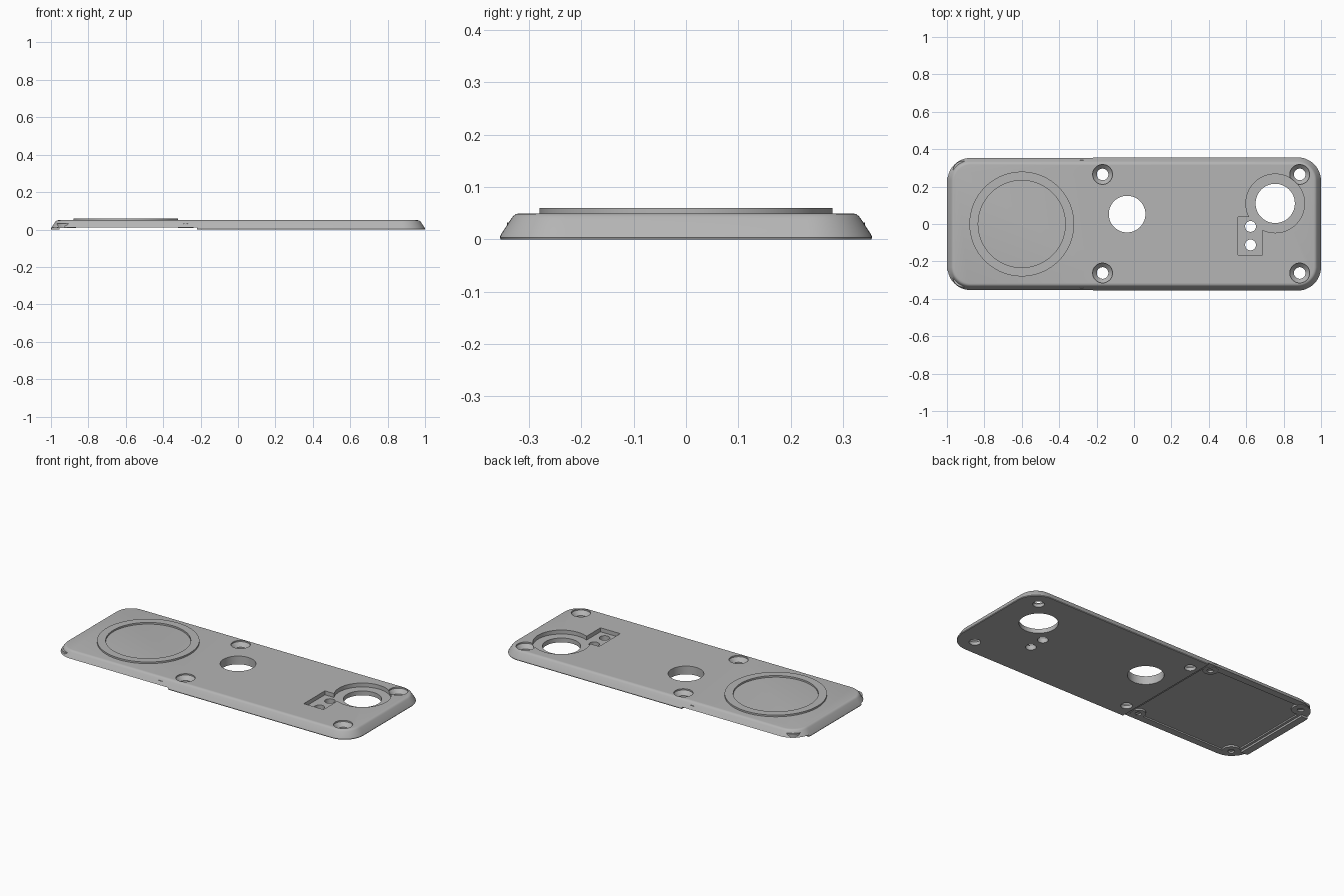
import bpy, bmesh, math
from mathutils import Matrix

cube = bpy.data.objects.get("Cube")
if cube:
    bpy.data.objects.remove(cube, do_unlink=True)

grey = bpy.data.materials.new("plain grey")
grey.use_nodes = True
colour = (0.46, 0.46, 0.46, 1)
grey.diffuse_color = colour
grey.node_tree.nodes["Principled BSDF"].inputs["Base Color"].default_value = colour


def finish(name, bm):
    bmesh.ops.recalc_face_normals(bm, faces=bm.faces)
    mesh = bpy.data.meshes.new(name)
    bm.to_mesh(mesh)
    bm.free()
    mesh.materials.append(grey)
    obj = bpy.data.objects.new(name, mesh)
    bpy.context.collection.objects.link(obj)
    return obj


def loft(name, rings):
    """Closed solid through rings of equal point count."""
    bm = bmesh.new()
    loops = [[bm.verts.new(p) for p in ring] for ring in rings]
    n = len(loops[0])
    for a, b in zip(loops, loops[1:]):
        for i in range(n):
            j = (i + 1) % n
            bm.faces.new((a[i], a[j], b[j], b[i]))
    bm.faces.new(loops[0][::-1])
    bm.faces.new(loops[-1])
    return finish(name, bm)


def rounded_ring(hx, hy, r, z, steps=12):
    pts = []
    for k, (sx, sy) in enumerate(((1, 1), (-1, 1), (-1, -1), (1, -1))):
        for i in range(steps + 1):
            a = math.pi / 2 * (k + i / steps)
            pts.append((sx * (hx - r) + r * math.cos(a),
                        sy * (hy - r) + r * math.sin(a), z))
    return pts


def round_solid(name, x, y, profile, n=48):
    """Turned solid from (radius, height) pairs."""
    return loft(name, [[(x + r * math.cos(math.tau * i / n),
                         y + r * math.sin(math.tau * i / n), z)
                        for i in range(n)] for r, z in profile])


def box(name, x0, x1, y0, y1, z0, z1):
    bm = bmesh.new()
    m = Matrix.Translation(((x0 + x1) / 2, (y0 + y1) / 2, (z0 + z1) / 2))
    bmesh.ops.create_cube(bm, size=1, matrix=m @ Matrix.Diagonal(
        (x1 - x0, y1 - y0, z1 - z0, 1)))
    return finish(name, bm)


def combine(target, tool, operation="DIFFERENCE"):
    tool.hide_render = True
    mod = target.modifiers.new("cut", "BOOLEAN")
    mod.operation, mod.solver, mod.object = operation, "EXACT", tool
    bpy.context.view_layer.update()
    graph = bpy.context.evaluated_depsgraph_get()
    mesh = bpy.data.meshes.new_from_object(target.evaluated_get(graph))
    target.modifiers.clear()
    target.data = mesh
    bpy.data.objects.remove(tool, do_unlink=True)


def smooth(obj):
    bpy.ops.object.select_all(action="DESELECT")
    obj.select_set(True)
    bpy.context.view_layer.objects.active = obj
    bpy.ops.object.shade_smooth_by_angle(angle=math.radians(30))


# Main plate with sloping, softly rounded rim
section = [(0.002, 0), (0, 0.004), (0.002, 0.009), (0.022, 0.04),
           (0.026, 0.045), (0.031, 0.0485), (0.039, 0.05)]
plate = loft("base_plate", [rounded_ring(1 - d, 0.356 - d, 0.125 - d, z)
                            for d, z in section])

# Stepped underside bay, open along both sides
combine(plate, box("bay_cutter", -0.955, -0.22, -0.5, 0.5, -0.1, 0.011))
for s in (-1, 1):
    combine(plate, box("corner_cutter", -1.1, -0.9, s * 0.37 - 0.12,
                       s * 0.37 + 0.12, -0.1, 0.011))
combine(plate, box("floor_cutter", -0.94, -0.24, -0.31, 0.31, -0.1, 0.019))

# Pocket and its holes
combine(plate, round_solid("round_pocket", 0.755, 0.11,
                           [(0.157, 0.026), (0.157, 0.1)], 64))
combine(plate, box("square_pocket", 0.555, 0.687, -0.165, 0.037, 0.026, 0.1))
for x, y, r in ((0.755, 0.11, 0.105), (-0.037, 0.053, 0.098),
                (0.623, -0.013, 0.029), (0.623, -0.112, 0.029)):
    combine(plate, round_solid("through_hole", x, y, [(r, -0.1), (r, 0.1)]))

# Countersunk screw holes
for x in (-0.168, 0.886):
    for y in (-0.262, 0.265):
        combine(plate, round_solid("countersink", x, y, [
            (0.031, -0.1), (0.031, 0.019), (0.053, 0.042), (0.053, 0.1)]))
smooth(plate)

# Raised circular lip
lip = round_solid("raised_lip", -0.6, 0, [(0.28, 0.045), (0.28, 0.06)], 96)
combine(lip, round_solid("lip_hole", -0.6, 0, [(0.233, 0), (0.233, 0.1)], 96))
smooth(lip)

# Screw bosses at the corners of the bay
for x, y, r, end in ((-0.28, 0.3, 0.042, "inner"), (-0.917, 0.287, 0.05, "outer")):
    for s, side in ((-1, "front"), (1, "back")):
        boss = round_solid(f"{end}_{side}_boss", x, s * y,
                           [(r, 0.009), (r, 0.032)], 32)
        combine(boss, round_solid("boss_hole", x, s * y,
                                  [(0.018, -0.1), (0.018, 0.024)], 24))
        smooth(boss)
